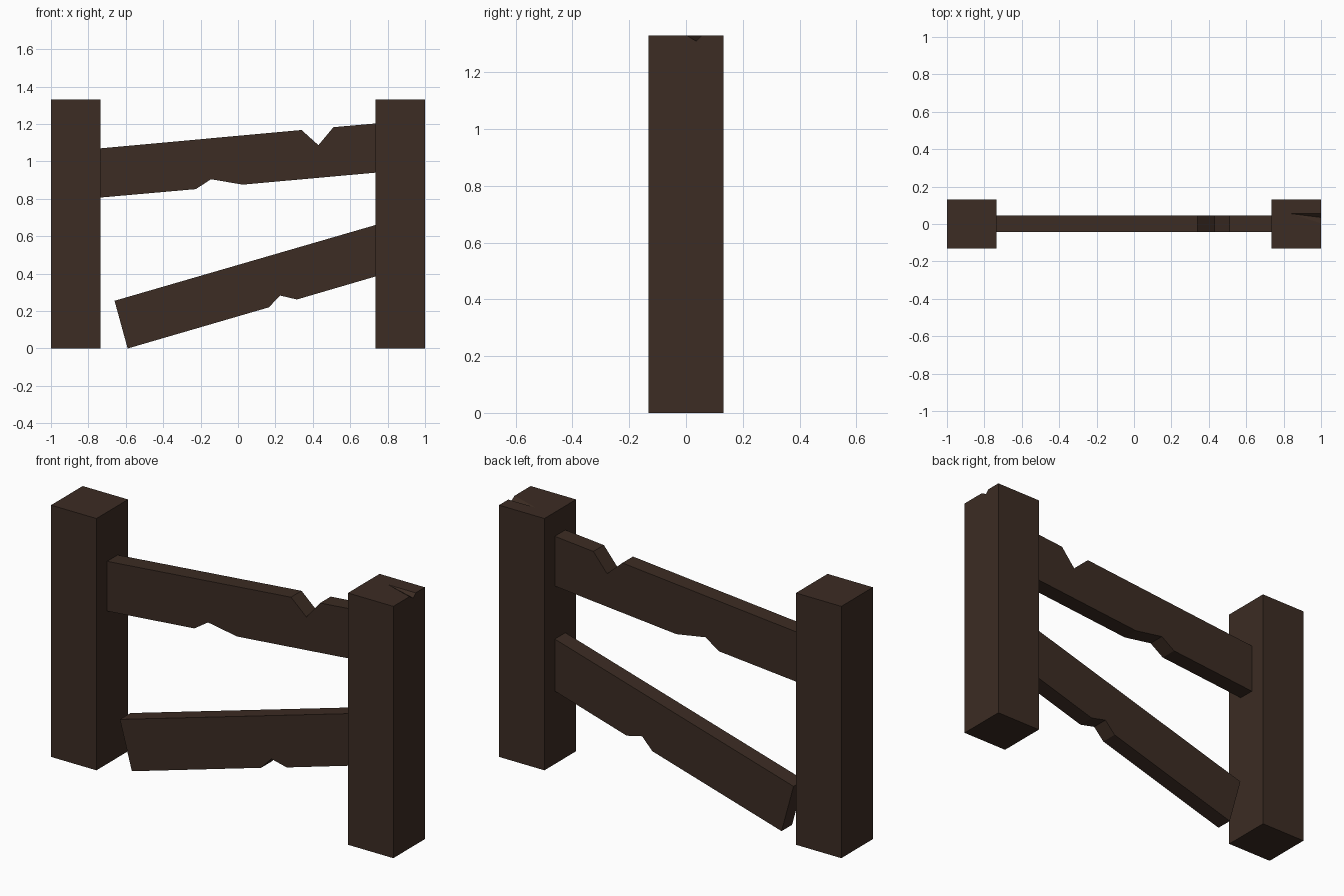
import bpy
import bmesh

if "Cube" in bpy.data.objects:
    bpy.data.objects.remove(bpy.data.objects["Cube"], do_unlink=True)

POST_IN, POST_OUT, POST_Y, HEIGHT = 0.735, 1.0, 0.132, 1.33

# Dark weathered wood
wood = bpy.data.materials.new("dark_brown_wood")
wood.use_nodes = True
colour = (0.045, 0.025, 0.017, 1)
wood.diffuse_color = colour
wood.node_tree.nodes["Principled BSDF"].inputs["Base Color"].default_value = colour


def finish(name, bm):
    bmesh.ops.recalc_face_normals(bm, faces=bm.faces)
    mesh = bpy.data.meshes.new(name)
    bm.to_mesh(mesh)
    bm.free()
    mesh.materials.append(wood)
    obj = bpy.data.objects.new(name, mesh)
    bpy.context.collection.objects.link(obj)
    return obj


def plank(name, outline, y0, y1):
    """Extrude an (x, z) outline from y0 to y1."""
    bm = bmesh.new()
    face = bm.faces.new([bm.verts.new((x, y0, z)) for x, z in outline])
    new = bmesh.ops.extrude_face_region(bm, geom=[face])["geom"]
    moved = [v for v in new if isinstance(v, bmesh.types.BMVert)]
    bmesh.ops.translate(bm, verts=moved, vec=(0, y1 - y0, 0))
    return finish(name, bm)


# Square posts
posts = {}
for name, side in (("right_post", -1), ("left_post", 1)):
    a, b = side * POST_IN, side * POST_OUT
    posts[name] = plank(name, [(a, 0), (b, 0), (b, HEIGHT), (a, HEIGHT)], -POST_Y, POST_Y)

# Split in the top of the left post, cut by a tapering wedge
bm = bmesh.new()
tip = bm.verts.new((0.84, 0.055, HEIGHT))
end = [bm.verts.new((1.04, y, z)) for y, z in
       ((-0.01, HEIGHT), (0.03, HEIGHT - 0.025), (0.055, HEIGHT), (0.03, HEIGHT + 0.05))]
bm.faces.new(end)
for i in range(4):
    bm.faces.new((tip, end[i], end[(i + 1) % 4]))
cutter = finish("split_cutter", bm)
cutter.hide_render = True
post = posts["left_post"]
mod = post.modifiers.new("split", "BOOLEAN")
mod.operation, mod.solver, mod.object = "DIFFERENCE", "EXACT", cutter
bpy.context.view_layer.objects.active = post
bpy.ops.object.modifier_apply(modifier=mod.name)
bpy.data.objects.remove(cutter, do_unlink=True)

# Chipped upper rail
plank("upper_rail", [
    (-POST_IN, 0.807), (-0.225, 0.852), (-0.145, 0.905), (0.025, 0.876), (POST_IN, 0.94),
    (POST_IN, 1.203), (0.51, 1.183), (0.43, 1.087), (0.34, 1.168), (-POST_IN, 1.07)],
    -0.043, 0.045)

# Fallen lower rail
plank("lower_rail", [
    (-0.59, 0), (0.165, 0.22), (0.225, 0.283), (0.315, 0.262), (POST_IN, 0.385),
    (POST_IN, 0.66), (-0.66, 0.255)],
    -0.043, 0.045)
